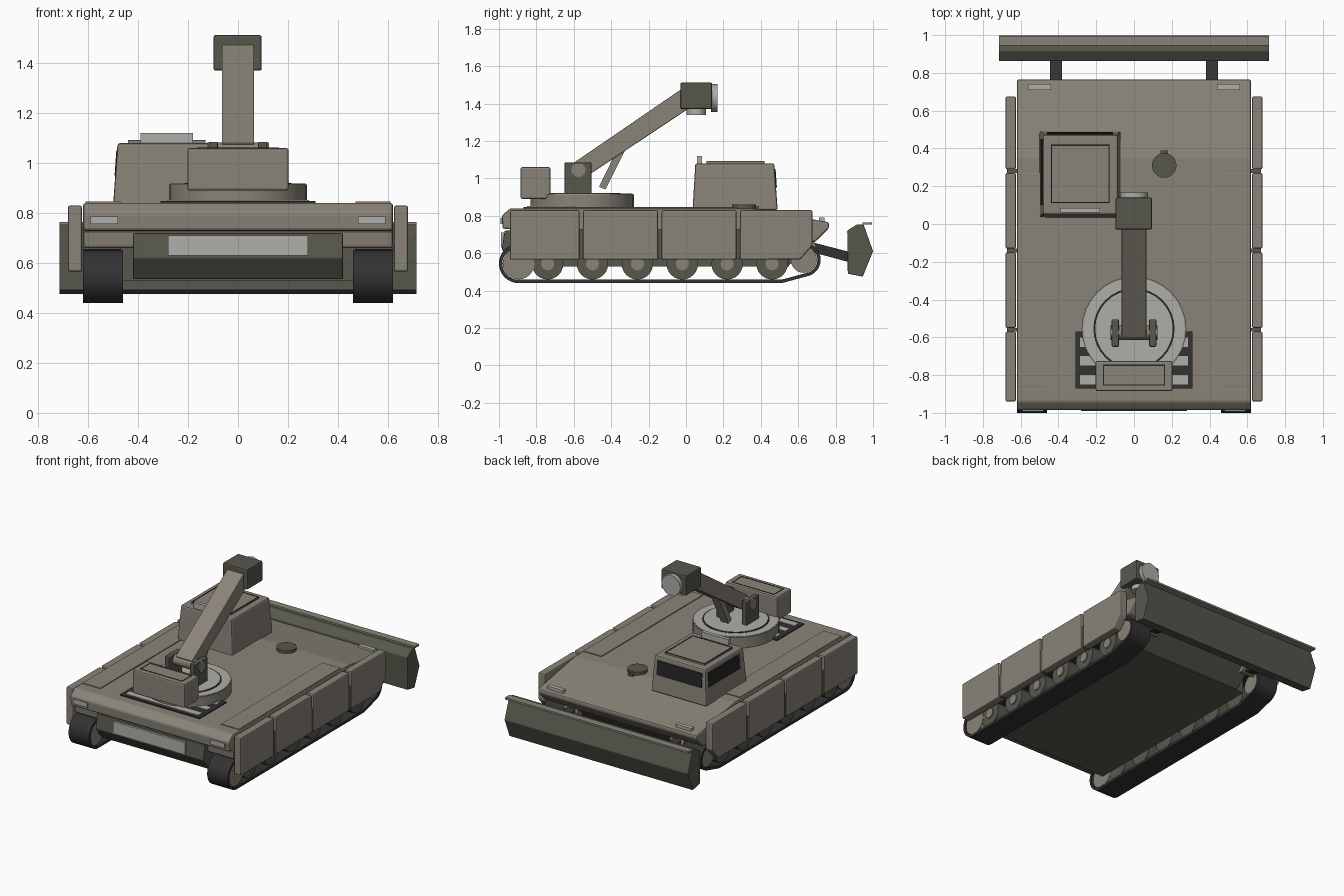
import bpy, bmesh, math
from mathutils import Vector

if "Cube" in bpy.data.objects:
    bpy.data.objects.remove(bpy.data.objects["Cube"])


def mat(name, r, g, b):
    m = bpy.data.materials.new(name)
    m.diffuse_color = (r, g, b, 1)
    m.use_nodes = True
    m.node_tree.nodes["Principled BSDF"].inputs["Base Color"].default_value = m.diffuse_color
    return m


TAN = mat("tan_paint", 0.255, 0.23, 0.19)
OLIVE = mat("dark_olive", 0.095, 0.097, 0.073)
LIGHT = mat("light_grey", 0.42, 0.42, 0.40)
TRACK = mat("track_rubber", 0.032, 0.032, 0.034)
GLASS = mat("dark_glass", 0.018, 0.019, 0.018)


def finish(name, bm, m, bevel=0.0, smooth=False):
    bmesh.ops.recalc_face_normals(bm, faces=bm.faces)
    me = bpy.data.meshes.new(name)
    bm.to_mesh(me)
    bm.free()
    me.materials.append(m)
    ob = bpy.data.objects.new(name, me)
    bpy.context.collection.objects.link(ob)
    if bevel:
        b = ob.modifiers.new("bevel", 'BEVEL')
        b.width, b.segments, b.limit_method = bevel, 2, 'ANGLE'
    if smooth:
        bpy.ops.object.select_all(action='DESELECT')
        ob.select_set(True)
        bpy.context.view_layer.objects.active = ob
        bpy.ops.object.shade_smooth_by_angle(angle=math.radians(35))
    return ob


def prism(name, yz, x0, x1, m, bevel=0.0):
    """Side profile (y, z) extruded along x."""
    bm = bmesh.new()
    f = bm.faces.new([bm.verts.new((x0, y, z)) for y, z in yz])
    r = bmesh.ops.extrude_face_region(bm, geom=[f])
    vs = [g for g in r['geom'] if isinstance(g, bmesh.types.BMVert)]
    bmesh.ops.translate(bm, verts=vs, vec=(x1 - x0, 0, 0))
    return finish(name, bm, m, bevel)


def box(name, x0, x1, y0, y1, z0, z1, m, bevel=0.0):
    return prism(name, [(y0, z0), (y1, z0), (y1, z1), (y0, z1)], x0, x1, m, bevel)


def cyl(name, a, b, r, m, n=24, r2=None):
    """Cylinder between two points."""
    a, b = Vector(a), Vector(b)
    bm = bmesh.new()
    bmesh.ops.create_cone(bm, cap_ends=True, segments=n, radius1=r,
                          radius2=r if r2 is None else r2, depth=(b - a).length)
    bm.transform((b - a).to_track_quat('Z', 'Y').to_matrix().to_4x4())
    bmesh.ops.translate(bm, verts=bm.verts, vec=(a + b) / 2)
    return finish(name, bm, m, smooth=True)


def frame(name, x0, x1, y0, y1, z, w, m):
    """Thin rectangular outline on a deck."""
    box(name, x0, x1, y0, y0 + w, z - 0.004, z + 0.002, m)
    box(name, x0, x1, y1 - w, y1, z - 0.004, z + 0.002, m)
    box(name, x0, x0 + w, y0, y1, z - 0.004, z + 0.002, m)
    box(name, x1 - w, x1, y0, y1, z - 0.004, z + 0.002, m)


# Hull: upper deck over the tracks, lower tub between them
prism("upper_hull", [(-0.98, 0.73), (-0.985, 0.80), (-0.94, 0.84), (0.35, 0.84),
                     (0.765, 0.765), (0.765, 0.735), (0.69, 0.66), (-0.93, 0.66),
                     (-0.94, 0.73)], -0.62, 0.62, TAN, 0.01)
prism("lower_hull", [(-0.97, 0.72), (-0.985, 0.62), (-0.92, 0.535), (0.55, 0.535),
                     (0.69, 0.66), (0.69, 0.72)], -0.42, 0.42, OLIVE, 0.006)
box("belly", -0.47, 0.47, -0.88, 0.55, 0.53, 0.67, OLIVE)
prism("rear_plate", [(-0.972, 0.71), (-0.985, 0.63), (-0.99, 0.63), (-0.988, 0.71)],
      -0.28, 0.28, LIGHT)

# Running gear
circles = [(-0.895, 0.545, 0.105), (0.50, 0.54, 0.10), (0.63, 0.565, 0.09)]


def belt(inset, n=64):
    pts = []
    for i in range(n):
        a = 2 * math.pi * i / n
        c, s = math.cos(a), math.sin(a)
        y, z, r = max(circles, key=lambda k: k[0] * c + k[1] * s + k[2])
        pts.append((y + (r - inset) * c, z + (r - inset) * s))
    return pts


for sx, side in ((-1, "left"), (1, "right")):
    bm = bmesh.new()
    loops = [[bm.verts.new((sx * x, y, z)) for y, z in belt(i)]
             for x, i in ((0.46, 0), (0.62, 0), (0.62, 0.018), (0.46, 0.018))]
    for k in range(4):
        p, q = loops[k], loops[(k + 1) % 4]
        for i in range(64):
            j = (i + 1) % 64
            bm.faces.new((p[i], p[j], q[j], q[i]))
    finish(side + "_track", bm, TRACK, smooth=True)
    for i in range(6):
        y = -0.74 + 0.24 * i
        cyl(side + "_road_wheel", (sx * 0.475, y, 0.543), (sx * 0.61, y, 0.543), 0.084, OLIVE)
        cyl(side + "_wheel_hub", (sx * 0.60, y, 0.543), (sx * 0.618, y, 0.543), 0.035, TAN, 16)
    cyl(side + "_sprocket", (sx * 0.475, -0.895, 0.545), (sx * 0.612, -0.895, 0.545), 0.085, TAN)
    cyl(side + "_idler", (sx * 0.475, 0.63, 0.565), (sx * 0.612, 0.63, 0.565), 0.07, TAN)

    # Side skirts in four panels, the last with a cut corner
    for y0, y1 in ((-0.94, -0.57), (-0.55, -0.15), (-0.13, 0.27)):
        box(side + "_skirt", sx * 0.625, sx * 0.68, y0, y1, 0.565, 0.83, TAN, 0.008)
        box(side + "_skirt_strap", sx * 0.62, sx * 0.672, y1, y1 + 0.02, 0.57, 0.73, OLIVE)
    prism(side + "_skirt_end", [(0.29, 0.565), (0.61, 0.565), (0.675, 0.64), (0.675, 0.83),
                                (0.29, 0.83)], sx * 0.625, sx * 0.68, TAN, 0.008)

    # Deck panels, lights and blade arms
    xa, xb = sorted((sx * 0.47, sx * 0.61))
    box(side + "_deck_panel", xa, xb, -0.86, 0.27, 0.835, 0.846, TAN, 0.002)
    box(side + "_tail_light", sx * 0.48, sx * 0.59, -0.992, -0.97, 0.755, 0.787, LIGHT)
    box(side + "_headlight", sx * 0.44, sx * 0.56, 0.71, 0.74, 0.765, 0.79, LIGHT)
    prism(side + "_blade_arm", [(0.62, 0.62), (0.65, 0.665), (0.88, 0.605), (0.88, 0.55)],
          sx * 0.38, sx * 0.445, TRACK)
    cyl(side + "_arm_pivot", (sx * 0.36, 0.66, 0.635), (sx * 0.465, 0.66, 0.635), 0.035, TAN, 16)

# Dozer blade
prism("dozer_blade", [(0.862, 0.72), (0.915, 0.755), (0.95, 0.752), (1.0, 0.61),
                      (0.945, 0.475), (0.865, 0.49)], -0.715, 0.715, OLIVE, 0.004)
box("blade_lip", -0.715, 0.715, 0.945, 0.995, 0.752, 0.765, TAN)

# Cab with tapered walls, windows facing the blade and the left side
bm = bmesh.new()
rings = [[bm.verts.new((x, y, z)) for x, y in ((x0, y0), (x1, y0), (x1, y1), (x0, y1))]
         for x0, x1, y0, y1, z in ((-0.5, -0.07, 0.035, 0.49, 0.83),
                                   (-0.482, -0.085, 0.05, 0.472, 1.08))]
bm.faces.new(rings[0])
bm.faces.new(rings[1])
for i in range(4):
    j = (i + 1) % 4
    bm.faces.new((rings[0][i], rings[0][j], rings[1][j], rings[1][i]))
finish("cab", bm, TAN, 0.01)
prism("cab_front_window", [(0.474, 0.95), (0.486, 0.95), (0.479, 1.05), (0.468, 1.05)],
      -0.46, -0.11, GLASS)
bm = bmesh.new()
for x in (-0.48, -0.494):
    for y, z in ((0.10, 0.95), (0.45, 0.95), (0.45, 1.05), (0.10, 1.05)):
        bm.verts.new((x + (z - 0.95) * 0.07, y, z))
bmesh.ops.convex_hull(bm, input=bm.verts)
finish("cab_side_window", bm, GLASS)
box("cab_roof_panel", -0.44, -0.13, 0.11, 0.42, 1.075, 1.09, TAN)
frame("cab_roof_seam", -0.44, -0.13, 0.11, 0.42, 1.09, 0.006, GLASS)
box("cab_light_bar", -0.39, -0.18, 0.06, 0.085, 1.075, 1.12, LIGHT)

# Deck hatch
cyl("hatch", (0.16, 0.31, 0.83), (0.16, 0.31, 0.86), 0.065, OLIVE)
box("hatch_hinge", 0.14, 0.18, 0.37, 0.39, 0.825, 0.85, OLIVE)

# Engine grille behind the turntable
box("grille_base", -0.31, 0.31, -0.87, -0.57, 0.835, 0.848, TRACK)
for i in range(3):
    y = -0.85 + 0.1 * i
    box("grille_slat", -0.285, 0.285, y, y + 0.05, 0.84, 0.853, LIGHT)

# Turntable and counterweight
cyl("turntable", (0, -0.555, 0.835), (0, -0.555, 0.915), 0.277, TAN, 32)
cyl("turntable_top", (0, -0.555, 0.91), (0, -0.555, 0.918), 0.27, LIGHT, 32)
cyl("turntable_ring", (0, -0.555, 0.912), (0, -0.555, 0.920), 0.215, GLASS, 32)
cyl("turntable_plate", (0, -0.555, 0.914), (0, -0.555, 0.922), 0.205, LIGHT, 32)
box("counterweight", -0.203, 0.203, -0.885, -0.725, 0.89, 1.06, TAN, 0.01)
frame("counterweight_seam", -0.165, 0.165, -0.855, -0.745, 1.06, 0.006, GLASS)

# Crane boom, mount, strut and tool head
for sx in (-1, 1):
    box("boom_bracket", sx * 0.08, sx * 0.118, -0.65, -0.505, 0.91, 1.085, OLIVE, 0.006)
cyl("boom_pin", (-0.125, -0.575, 1.045), (0.125, -0.575, 1.045), 0.038, TAN, 16)
prism("boom", [(-0.605, 1.08), (-0.02, 1.48), (0.01, 1.37), (-0.54, 1.005)],
      -0.065, 0.065, TAN, 0.005)
prism("boom_strut", [(-0.465, 0.955), (-0.43, 0.94), (-0.32, 1.16), (-0.37, 1.15)],
      -0.03, 0.03, TAN)
box("tool_head", -0.098, 0.095, -0.03, 0.14, 1.37, 1.512, OLIVE, 0.008)
cyl("head_lamp", (0, 0.135, 1.43), (0, 0.168, 1.43), 0.074, LIGHT, 12)
cyl("head_sensor", (0, 0.055, 1.34), (0, 0.055, 1.375), 0.052, LIGHT, 12)
